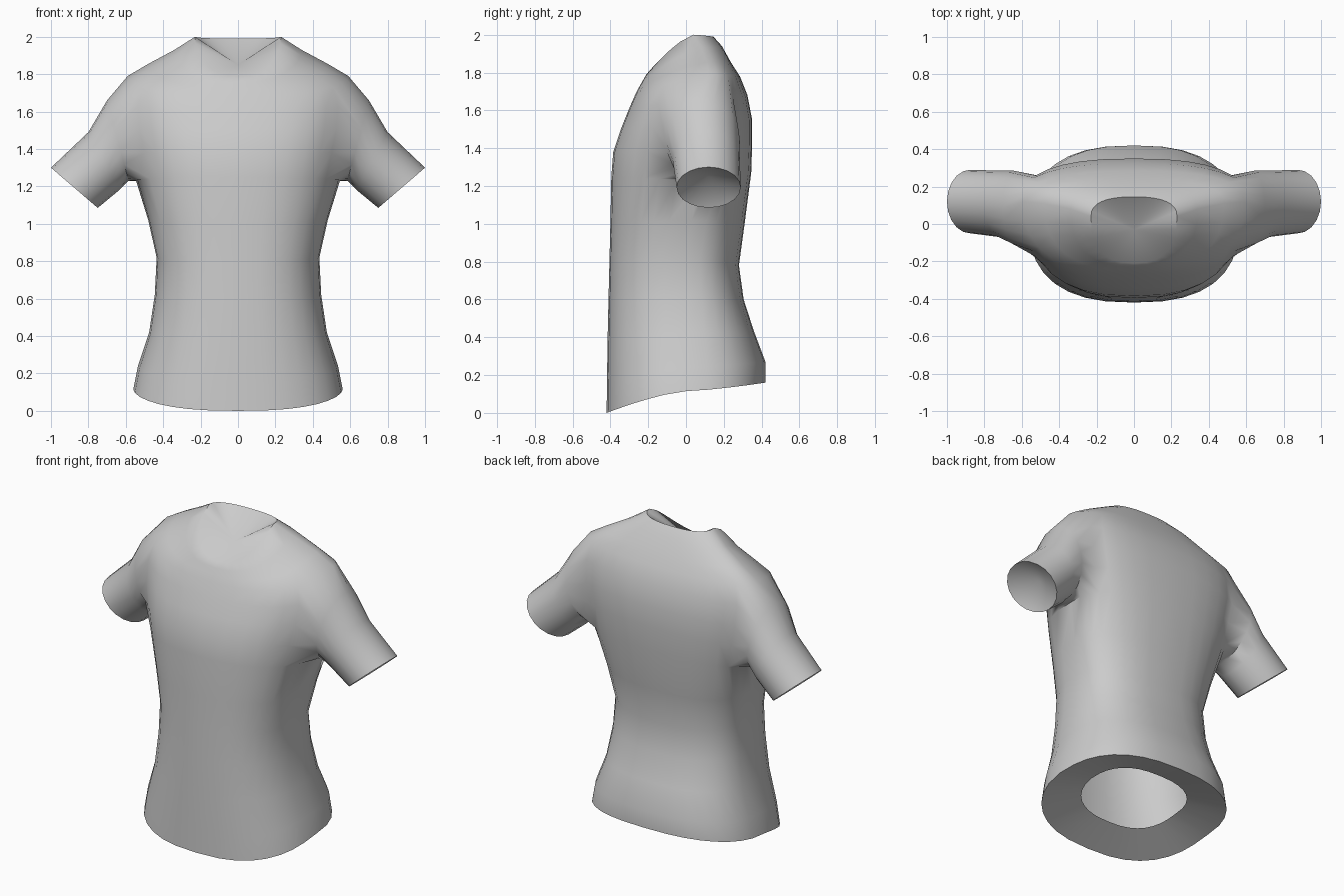
import bpy, bmesh, math
from mathutils import Vector

if "Cube" in bpy.data.objects:
    bpy.data.objects.remove(bpy.data.objects["Cube"])

# Torso rings, hem to neckline: half width, side y, side z, front y, front z, back y, back z
RINGS = [
    (.56, .00, .115, -.42, .00, .42, .16),
    (.535, .00, .24, -.418, .15, .42, .27),
    (.475, .00, .42, -.415, .38, .36, .43),
    (.445, .00, .62, -.41, .60, .305, .60),
    (.435, .00, .82, -.405, .80, .28, .78),
    (.48, .03, 1.02, -.40, 1.00, .31, 1.00),
    (.545, .08, 1.23, -.395, 1.25, .345, 1.27),
    (.58, .10, 1.38, -.385, 1.38, .35, 1.42),
    (.61, .11, 1.52, -.345, 1.50, .35, 1.55),
    (.62, .12, 1.66, -.305, 1.60, .325, 1.68),
    (.59, .12, 1.79, -.27, 1.68, .285, 1.78),
    (.48, .11, 1.855, -.25, 1.72, .24, 1.85),
    (.34, .08, 1.93, -.23, 1.755, .19, 1.94),
    (.23, .04, 2.00, -.21, 1.79, .145, 1.99),
]
# Sleeve rings: top x, top z, bottom x, bottom z, front y, back y
SLEEVE = [
    (.70, 1.66, .585, 1.23, -.11, .285),
    (.80, 1.49, .635, 1.18, -.07, .285),
    (1.0, 1.30, .75, 1.085, -.05, .29),
]
H = 8                 # columns per quarter of the torso
LOW, TOP, COL = 6, 10, 3   # armhole: ring range and half width in columns

bm = bmesh.new()


def torso_point(ring, i):
    w, ys, zs, yf, zf, yb, zb = ring
    t = i / H * math.pi / 2
    c, s = max(0, math.cos(t)), abs(math.sin(t))
    ye, ze = (yb, zb) if i > 0 else (yf, zf)
    x = 0 if abs(i) == H else w * c ** .8
    return Vector((x, ys + (ye - ys) * s ** .8, zs + (ze - zs) * s ** 1.1))


def bridge(a, b, closed=False):
    n = len(a)
    for k in range(n if closed else n - 1):
        m = (k + 1) % n
        bm.faces.new((a[k], a[m], b[m], b[k]))


def cap(loop, centre, closed=False):
    v = bm.verts.new(centre)
    n = len(loop)
    for k in range(n if closed else n - 1):
        bm.faces.new((loop[k], loop[(k + 1) % n], v))


# Half torso with the armhole left open
grid = [[bm.verts.new(torso_point(r, i)) for i in range(-H, H + 1)] for r in RINGS]
for j in range(len(grid) - 1):
    for i in range(-H, H):
        if LOW <= j < TOP and -COL <= i < COL:
            continue
        a, b = grid[j], grid[j + 1]
        k = i + H
        bm.faces.new((a[k], a[k + 1], b[k + 1], b[k]))

# Inward hem flange and sunken neck
flange = [bm.verts.new((v.co.x * .57, v.co.y * .57, .10 + (v.co.z - .10) * .57 + .06))
          for v in grid[0]]
bridge(flange, grid[0])
cap(grid[-1], (0, -.03, 1.85))

# Sleeve continuing from the armhole loop, closed by a sunken cone
path = ([(LOW, i) for i in range(0, COL)] + [(j, COL) for j in range(LOW, TOP)]
        + [(TOP, i) for i in range(COL, -COL, -1)]
        + [(j, -COL) for j in range(TOP, LOW, -1)]
        + [(LOW, i) for i in range(-COL, 0)])
loop = [grid[j][i + H] for j, i in path]
n = len(loop)
for tx, tz, bx, bz, yf, yb in SLEEVE:
    mid = Vector(((tx + bx) / 2, (yf + yb) / 2, (tz + bz) / 2))
    up = Vector((tx - bx, 0, tz - bz)) / 2
    side = Vector((0, (yb - yf) / 2, 0))
    ring = [bm.verts.new(mid - up * math.cos(2 * math.pi * k / n)
                         + side * math.sin(2 * math.pi * k / n)) for k in range(n)]
    bridge(loop, ring, True)
    loop = ring
cap(loop, mid + Vector((-.055, 0, .06)), True)

bmesh.ops.recalc_face_normals(bm, faces=bm.faces)
mesh = bpy.data.meshes.new("shirt")
bm.to_mesh(mesh)
bm.free()
shirt = bpy.data.objects.new("shirt", mesh)
bpy.context.collection.objects.link(shirt)

# Mirror to the other side and smooth
bpy.context.view_layer.objects.active = shirt
shirt.select_set(True)
mirror = shirt.modifiers.new("mirror", 'MIRROR')
mirror.use_clip = True
bpy.ops.object.modifier_apply(modifier=mirror.name)
bpy.ops.object.shade_smooth_by_angle(angle=math.radians(55))
